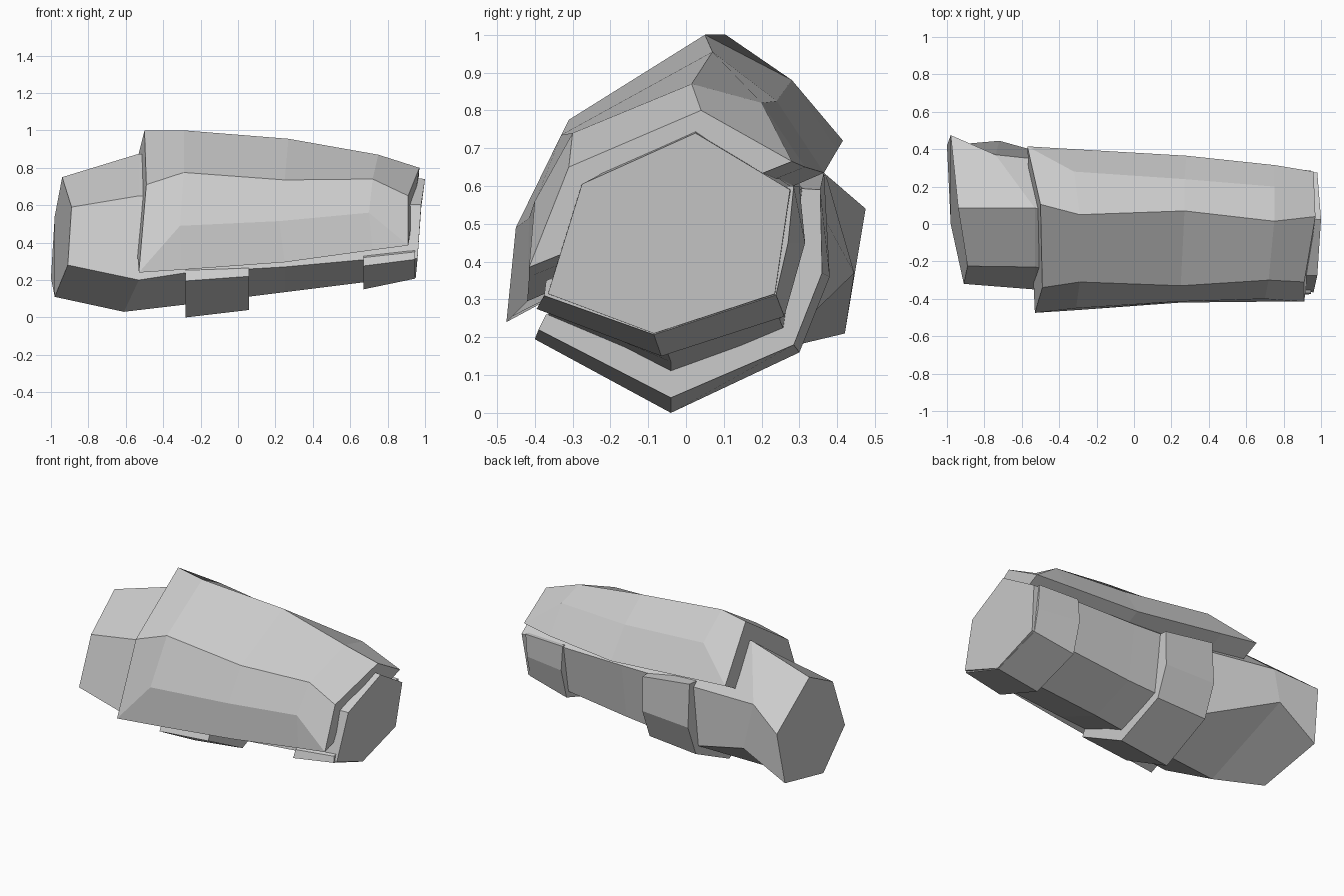
import bpy, bmesh

grey = bpy.data.materials.new("light_grey")
grey.diffuse_color = (0.6, 0.6, 0.6, 1)


def loft(name, rings):
    """Skin a closed solid through matching rings of (x, y, z) points."""
    bm = bmesh.new()
    loops = [[bm.verts.new(p) for p in r] for r in rings]
    n = len(loops[0])
    for a, b in zip(loops, loops[1:]):
        for i in range(n):
            j = (i + 1) % n
            bm.faces.new((a[i], a[j], b[j], b[i]))
    bm.faces.new(loops[0])
    bm.faces.new(loops[-1])
    bmesh.ops.remove_doubles(bm, verts=bm.verts, dist=0.0005)
    bmesh.ops.recalc_face_normals(bm, faces=bm.faces)
    me = bpy.data.meshes.new(name)
    bm.to_mesh(me)
    bm.free()
    me.materials.append(grey)
    ob = bpy.data.objects.new(name, me)
    bpy.context.collection.objects.link(ob)
    return ob


def flat(x, pts):
    """Ring lying in a plane of constant x."""
    return [(x, y, z) for y, z in pts]


# Six-sided forearm: top, front upper, front lower, bottom, back lower, back upper
loft("forearm", [
    [(-.94, .085, .75), (-.89, -.225, .59), (-.91, -.32, .28),
     (-.98, 0, .11), (-1, .42, .21), (-.98, .475, .54)],
    [(-.53, .085, .875), (-.53, -.23, .65), (-.53, -.35, .20),
     (-.61, -.03, .03), (-.72, .445, .37), (-.74, .37, .63)],
    flat(-.27, [(.05, .85), (-.27, .62), (-.37, .24), (-.04, .07), (.27, .20), (.32, .60)]),
    flat(.25, [(.04, .80), (-.28, .60), (-.36, .27), (-.04, .135), (.25, .24), (.30, .59)]),
    flat(.69, [(.03, .77), (-.28, .60), (-.36, .31), (-.06, .19), (.24, .29), (.29, .59)]),
    [(1, .025, .74), (.98, -.275, .605), (.96, -.365, .315),
     (.95, -.085, .21), (.96, .235, .315), (.98, .275, .59)],
])

# Upper armour shell: front rim, front middle, front shoulder, ridge, back shoulder, back rim
loft("upper_shell", [
    [(-.53, -.475, .24), (-.53, -.475, .24), (-.49, -.34, .71),
     (-.50, .105, 1), (-.57, .415, .72), (-.57, .415, .72)],
    [(-.30, -.46, .255), (-.31, -.45, .49), (-.29, -.31, .775),
     (-.29, .05, 1), (-.32, .28, .88), (-.32, .40, .695)],
    [(.25, -.42, .295), (.22, -.415, .515), (.25, -.33, .735),
     (.27, .07, .955), (.27, .24, .825), (.28, .365, .635)],
    [(.72, -.415, .36), (.70, -.40, .56), (.72, -.30, .74),
     (.75, .015, .87), (.75, .20, .82), (.75, .315, .65)],
    [(.91, -.415, .385), (.91, -.415, .385), (.91, -.31, .65),
     (.97, .04, .80), (.96, .28, .665), (.96, .28, .665)],
])

# Wide strap around the underside, closed inside the arm
loft("middle_strap", [
    flat(-.28, [(-.40, .195), (-.04, 0), (.30, .16), (.38, .36), (.365, .635),
                (.20, .62), (-.25, .32), (-.37, .25)]),
    flat(.06, [(-.39, .22), (-.04, .04), (.285, .18), (.36, .37), (.355, .59),
               (.20, .60), (-.25, .32), (-.37, .26)]),
])

# Wrist strap blending into the forearm end
loft("wrist_strap", [
    flat(.67, [(-.395, .275), (-.065, .15), (.26, .255), (.315, .45), (.30, .60),
               (.18, .60), (-.25, .38), (-.37, .32)]),
    flat(.945, [(-.375, .31), (-.085, .207), (.238, .312), (.27, .45), (.285, .60),
                (.18, .60), (-.25, .40), (-.37, .35)]),
])
